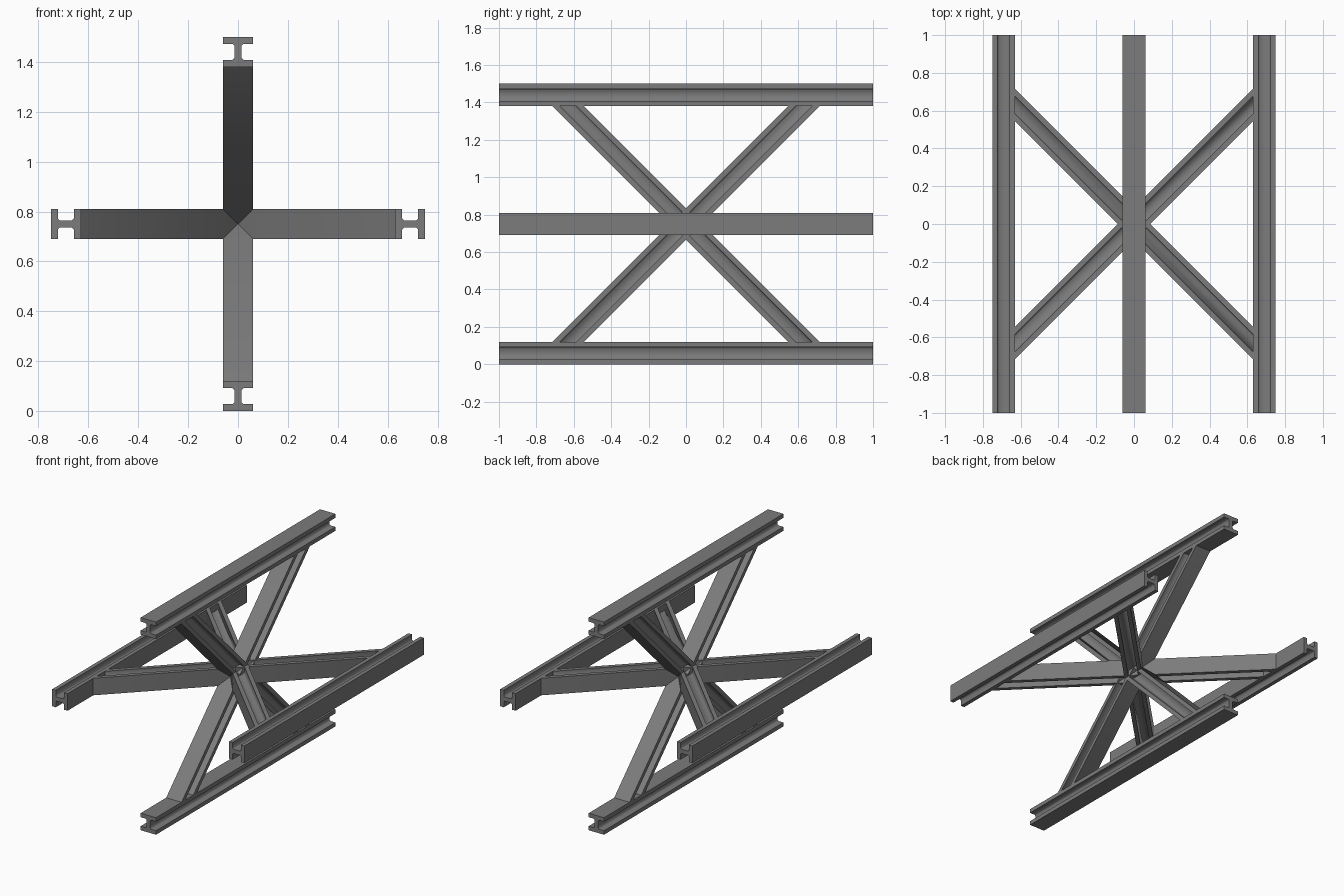
import bpy, math

if "Cube" in bpy.data.objects:
    bpy.data.objects.remove(bpy.data.objects["Cube"])

# I-beam section: half size, inner flange face, half web, fillet
H, F, W, C = 0.06, 0.032, 0.015, 0.007
quarter = [(H, H), (H, F), (W + C, F), (W, F - C)]
profile = (quarter
           + [(u, -v) for u, v in reversed(quarter)]
           + [(-u, -v) for u, v in quarter]
           + [(-u, v) for u, v in reversed(quarter)])
CZ = 0.75     # height of the crossing

steel = bpy.data.materials.new("dark_steel")
steel.diffuse_color = (0.2, 0.2, 0.2, 1)
steel.use_nodes = True
steel.node_tree.nodes["Principled BSDF"].inputs["Base Color"].default_value = steel.diffuse_color


def prism(name, ring_a, ring_b):
    n = len(ring_a)
    faces = [(i, (i + 1) % n, (i + 1) % n + n, i + n) for i in range(n)]
    faces += [tuple(range(n))[::-1], tuple(range(n, 2 * n))]
    me = bpy.data.meshes.new(name)
    me.from_pydata(ring_a + ring_b, [], faces)
    me.materials.append(steel)
    ob = bpy.data.objects.new(name, me)
    bpy.context.collection.objects.link(ob)
    bpy.context.view_layer.objects.active = ob
    ob.select_set(True)
    bpy.ops.object.mode_set(mode='EDIT')
    bpy.ops.mesh.select_all(action='SELECT')
    bpy.ops.mesh.normals_make_consistent(inside=False)
    bpy.ops.object.mode_set(mode='OBJECT')
    # web, fillet and inner flange blend smoothly; outer corners stay sharp
    bpy.ops.object.shade_smooth_by_angle(angle=math.radians(60))
    ob.select_set(False)


def place(out, side, y, upright):
    # out = distance from the centre axis, side = across the beam
    return (side, y, CZ + out) if upright else (out, y, CZ + side)


for upright, label in ((True, "vertical"), (False, "horizontal")):
    for s in (-1, 1):
        tag = f"{label}_{'a' if s < 0 else 'b'}"
        # long rails, flanges facing outward
        rings = [[place(s * 0.69 + v, u, y, upright) for u, v in profile]
                 for y in (-1, 1)]
        prism("rail_" + tag, *rings)
        # 45 degree braces, mitred into the inner rail flanges
        rings = [[place(h, u, s * h + v * math.sqrt(2), upright) for u, v in profile]
                 for h in (-0.655, 0.655)]
        prism("brace_" + tag, *rings)
